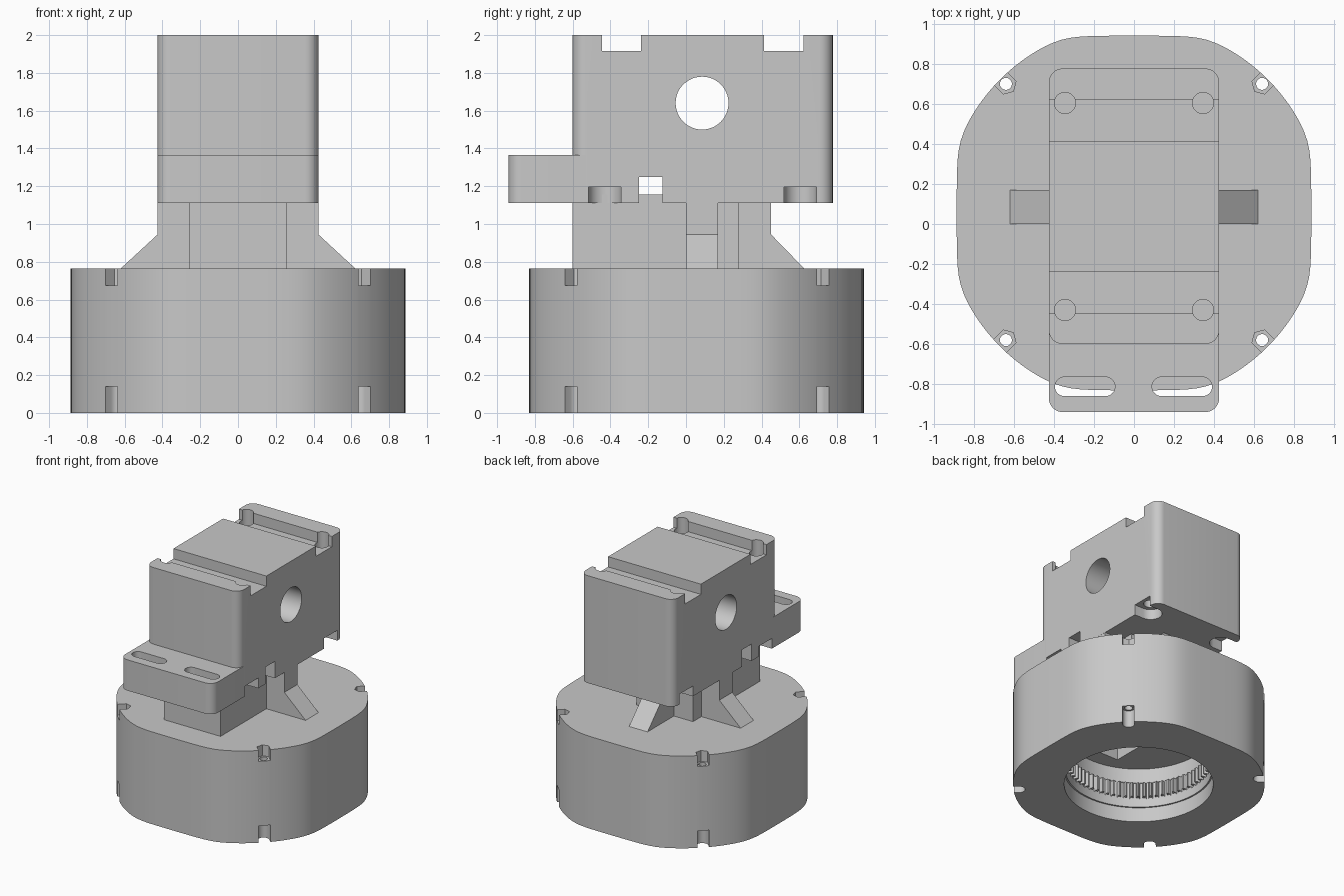
import bpy, bmesh, math
from mathutils import Matrix

if "Cube" in bpy.data.objects:
    bpy.data.objects.remove(bpy.data.objects["Cube"])

grey = bpy.data.materials.new("plain grey")
grey.diffuse_color = (0.58, 0.58, 0.58, 1)
grey.use_nodes = True
grey.node_tree.nodes["Principled BSDF"].inputs["Base Color"].default_value = grey.diffuse_color
CY = 0.055      # centre of the base in y
AXIS_Y = 0.085  # centre of the cross hole and ribs


def prism(name, pts, z0, z1, mat=None):
    """Extrude a flat outline from z0 to z1, then transform it."""
    bm = bmesh.new()
    low = [bm.verts.new((x, y, z0)) for x, y in pts]
    high = [bm.verts.new((x, y, z1)) for x, y in pts]
    n = len(pts)
    bm.faces.new(low)
    bm.faces.new(high)
    for i in range(n):
        j = (i + 1) % n
        bm.faces.new((low[i], low[j], high[j], high[i]))
    if mat:
        bm.transform(mat)
    bmesh.ops.recalc_face_normals(bm, faces=bm.faces)
    me = bpy.data.meshes.new(name)
    bm.to_mesh(me)
    bm.free()
    me.materials.append(grey)
    ob = bpy.data.objects.new(name, me)
    bpy.context.collection.objects.link(ob)
    return ob


def circle(cx, cy, r, n=32):
    return [(cx + r * math.cos(2 * math.pi * i / n),
             cy + r * math.sin(2 * math.pi * i / n)) for i in range(n)]


def rect(x0, x1, y0, y1):
    return [(x0, y0), (x1, y0), (x1, y1), (x0, y1)]


def round_rect(x0, x1, y0, y1, r, n=8):
    pts = []
    for k, (cx, cy) in enumerate(((x1 - r, y1 - r), (x0 + r, y1 - r),
                                  (x0 + r, y0 + r), (x1 - r, y0 + r))):
        for i in range(n + 1):
            a = math.pi / 2 * (k + i / n)
            pts.append((cx + r * math.cos(a), cy + r * math.sin(a)))
    return pts


def open_slot(cx, cy, ang, half, length, hexagonal=False):
    """Slot open in direction ang, ending in a round or hexagonal seat."""
    if hexagonal:
        arc = [(half * 1.1547, math.radians(a)) for a in (120, 180, 240)]
    else:
        arc = [(half, math.radians(90 + 15 * i)) for i in range(13)]
    loc = [(r * math.cos(a), r * math.sin(a)) for r, a in arc]
    loc += [(length, -half), (length, half)]
    c, s = math.cos(ang), math.sin(ang)
    return [(cx + u * c - v * s, cy + u * s + v * c) for u, v in loc]


def cut(target, *args):
    cutter = prism("cutter", *args)
    mod = target.modifiers.new("cut", 'BOOLEAN')
    mod.operation = 'DIFFERENCE'
    mod.solver = 'EXACT'
    mod.object = cutter
    bpy.context.view_layer.objects.active = target
    bpy.ops.object.modifier_apply(modifier=mod.name)
    bpy.data.objects.remove(cutter)


# Base housing: a circle trimmed by a square, with soft transitions
outline = []
for i in range(128):
    a = 2 * math.pi * i / 128
    flat = 0.887 / max(abs(math.cos(a)), abs(math.sin(a)))
    r = (flat ** -50 + 0.945 ** -50) ** (-1 / 50)
    outline.append((r * math.cos(a), CY + r * math.sin(a)))
base = prism("base_housing", outline, 0, 0.765)

# Stepped bore with the internal ring gear
cut(base, circle(0, CY, 0.56, 96), -0.1, 0.12)
cut(base, circle(0, CY, 0.548, 96), 0.1, 0.2)
teeth = []
TEETH = 72
for i in range(TEETH):
    for f, r in ((0, 0.522), (0.25, 0.522), (0.45, 0.555), (0.8, 0.555)):
        a = 2 * math.pi * (i + f) / TEETH
        teeth.append((r * math.cos(a), CY + r * math.sin(a)))
cut(base, teeth, 0.19, 0.33)
cut(base, circle(0, CY, 0.55, 96), 0.32, 0.45)
duct = rect(-0.14, 0.14, -0.36, 0.24)
cut(base, duct, 0.4, 0.9)

# Corner screws: hexagonal nut seats above, round seats below
for sx in (-1, 1):
    for sy in (-1, 1):
        x, y = sx * 0.64, 0.06 + sy * 0.64
        ang = math.atan2(sy, sx)
        cut(base, open_slot(x, y, ang, 0.045, 0.3, True), 0.675, 0.9)
        cut(base, open_slot(x, y, ang, 0.045, 0.3), -0.1, 0.14)
        cut(base, circle(x, y, 0.03, 20), 0.1, 0.7)

# Neck between base and upper housing
neck = prism("neck", rect(-0.26, 0.26, -0.6, 0.28), 0.755, 1.155)
cut(neck, duct, 0.7, 1.0)

# Three sloping ribs around the neck
stand = Matrix.Rotation(math.pi / 2, 4, 'X')
for name, ang, reach, foot in (("right_rib", 0, 0.425, 0.62),
                               ("left_rib", math.pi, 0.425, 0.62),
                               ("back_rib", math.pi / 2, 0.365, 0.54)):
    profile = [(0.1, 0.755), (foot, 0.755), (foot, 0.765),
               (reach, 0.945), (reach, 1.11), (0.1, 1.11)]
    place = Matrix.Translation((0, AXIS_Y, 0)) @ Matrix.Rotation(ang, 4, 'Z') @ stand
    prism(name, profile, -0.085, 0.085, place)

# Upper housing with cross hole, top channels and tie slot
upper = prism("upper_housing", round_rect(-0.426, 0.426, -0.6, 0.777, 0.07), 1.11, 2.0)
cut(upper, circle(-1.64, AXIS_Y, 0.14, 48), -1, 1, Matrix.Rotation(math.pi / 2, 4, 'Y'))
cut(upper, rect(-1, 1, -0.445, -0.237), 1.915, 2.1)
cut(upper, rect(-1, 1, 0.413, 0.622), 1.915, 2.1)
cut(upper, rect(-1, 1, -0.25, -0.125), 1.0, 1.25)

# Clamping screw holes with nut seats open to the sides
for sx in (-1, 1):
    for y in (-0.43, 0.605):
        ang = 0 if sx > 0 else math.pi
        cut(upper, open_slot(sx * 0.345, y, ang, 0.087, 0.3), 1.0, 1.195)
        cut(upper, circle(sx * 0.345, y, 0.053, 24), 1.15, 2.1)

# Front mounting flange with two long slots
corner = round_rect(-0.426, 0.426, -0.94, -0.4, 0.07)
flange_pts = [(x, min(y, -0.53)) for x, y in corner if y < -0.6]
flange_pts = [(-0.426, -0.53)] + flange_pts + [(0.426, -0.53)]
flange = prism("mounting_flange", flange_pts, 1.11, 1.365)
for x0, x1 in ((-0.395, -0.095), (0.09, 0.39)):
    cut(flange, round_rect(x0, x1, -0.86, -0.765, 0.047), 1.0, 1.5)

# Smooth the curved walls and keep the edges sharp
bpy.ops.object.select_all(action='DESELECT')
for ob in bpy.context.collection.objects:
    ob.select_set(True)
bpy.context.view_layer.objects.active = base
bpy.ops.object.shade_smooth_by_angle(angle=math.radians(25))
